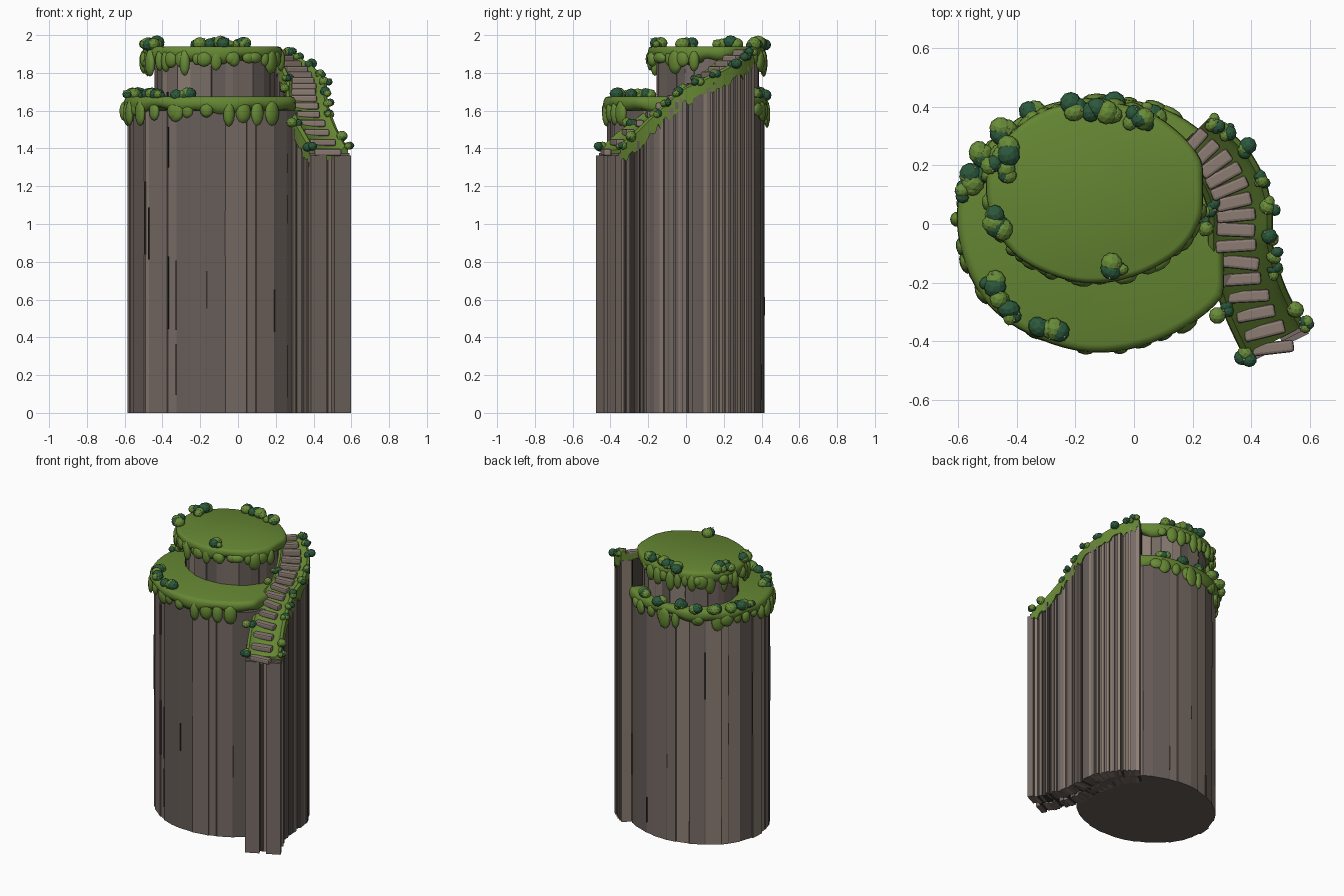
import bpy, bmesh, random
from math import sin, cos, pi, radians
from mathutils import Vector, Matrix

random.seed(7)
R = random.uniform
cube = bpy.data.objects.get("Cube")
if cube:
    bpy.data.objects.remove(cube, do_unlink=True)


def material(name, r, g, b):
    m = bpy.data.materials.new(name)
    m.use_nodes = True
    m.diffuse_color = (r, g, b, 1)
    m.node_tree.nodes["Principled BSDF"].inputs["Base Color"].default_value = (r, g, b, 1)
    return m


ROCK = [material("light rock", .26, .208, .172), material("mid rock", .185, .148, .13),
        material("dark rock", .135, .11, .1), material("crack", .04, .032, .027)]
STEP = material("step stone", .26, .2, .17)
GRASS = material("grass", .13, .24, .033)
LEAF = [material("leaf green", .14, .265, .04), material("deep leaf green", .025, .1, .045),
        material("pale flower", .75, .7, .5)]


def finish(name, bm, mats, smooth=None):
    bmesh.ops.recalc_face_normals(bm, faces=bm.faces)
    me = bpy.data.meshes.new(name)
    bm.to_mesh(me)
    bm.free()
    ob = bpy.data.objects.new(name, me)
    bpy.context.collection.objects.link(ob)
    for m in mats:
        me.materials.append(m)
    if smooth:
        bpy.ops.object.select_all(action='DESELECT')
        ob.select_set(True)
        bpy.context.view_layer.objects.active = ob
        bpy.ops.object.shade_smooth_by_angle(angle=radians(smooth))
    return ob


def paint(verts, index):
    for f in {f for v in verts for f in v.link_faces}:
        f.material_index = index


def placed(loc, across, size):
    """Matrix with local x along 'across' and z up."""
    x = Vector((across[0], across[1], 0)).normalized()
    y = Vector((-x.y, x.x, 0))
    rot = Matrix((x, y, Vector((0, 0, 1)))).transposed().to_4x4()
    return Matrix.Translation(loc) @ rot @ Matrix.Diagonal((*size, 1))


def box(bm, loc, across, size, index=0):
    paint(bmesh.ops.create_cube(bm, size=1, matrix=placed(loc, across, size))["verts"], index)


def blob(bm, loc, across, size, index=0):
    paint(bmesh.ops.create_icosphere(bm, subdivisions=2, radius=1,
                                     matrix=placed(loc, across, size))["verts"], index)


def rock_tone():
    return random.choices((0, 1, 2), (3, 5, 3))[0]


# Rock pillars: a ring of flat vertical strips with small steps between them
def pillar(name, cx, cy, rx, ry, z0, z1, strips, cracks):
    bm = bmesh.new()
    cuts = [2 * pi * (i + R(-.32, .32)) / strips for i in range(strips)]
    ring = []
    for i, a in enumerate(cuts):
        b = cuts[i + 1] if i + 1 < strips else cuts[0] + 2 * pi
        k = R(.98, 1.005)
        ring += [(cx + k * rx * cos(t), cy + k * ry * sin(t)) for t in (a, b - .01)]
    low = [bm.verts.new((x, y, z0)) for x, y in ring]
    top = [bm.verts.new((x, y, z1)) for x, y in ring]
    n = len(ring)
    for i in range(n):
        j = (i + 1) % n
        f = bm.faces.new((low[i], low[j], top[j], top[i]))
        f.material_index = rock_tone() if i % 2 == 0 else 2
    bm.faces.new(low).material_index = 2
    bm.faces.new(top).material_index = 2
    for _ in range(cracks):
        a = random.choice(cuts)
        h = R(.04, .25) * (z1 - z0)
        z = R(z0 + h / 2, z1 - h / 2)
        box(bm, (cx + .99 * rx * cos(a), cy + .99 * ry * sin(a), z),
            (cos(a), sin(a)), (.009, .008, h), 3)
    finish(name, bm, ROCK)


pillar("main_rock_pillar", -.1, 0, .484, .418, 0, 1.6, 34, 34)
pillar("upper_rock_pillar", -.12, .115, .325, .27, 1.6, 1.9, 26, 10)


# Grass terraces: rounded discs with a wavy lower skirt, cut straight beside the ramp
def terrace(name, cx, cy, rx, ry, zb, zt, limit):
    bm = bmesh.new()
    rings, n = [], 72
    for s, h in ((.9, 0), (.97, .1), (1, .45), (.995, .75), (.975, .93), (.94, 1)):
        ring = []
        for i in range(n):
            a = 2 * pi * i / n
            w = s * (1 + .008 * sin(3 * a + 1) + .006 * sin(7 * a))
            drop = (1 - h) * (.012 * sin(5 * a) + .012 * sin(11 * a + 2))
            ring.append(bm.verts.new((cx + min(w * rx * cos(a), s * limit), cy + w * ry * sin(a),
                                      zb + (zt - zb) * h + drop)))
        rings.append(ring)
    for p, q in zip(rings, rings[1:]):
        for i in range(n):
            j = (i + 1) % n
            bm.faces.new((p[i], p[j], q[j], q[i]))
    bm.faces.new(rings[0])
    bm.faces.new(rings[-1])
    finish(name, bm, [GRASS], 60)


# Hanging tufts below the rims
def tufts(name, cx, cy, rx, ry, z, count, start, end):
    bm = bmesh.new()
    for i in range(count):
        a = radians(start + (end - start) * (i + R(-.6, .6)) / count)
        length, k = R(.03, .075), R(.955, .995)
        loc = (cx + k * rx * cos(a), cy + k * ry * sin(a), z - length * .65)
        blob(bm, loc, (-sin(a), cos(a)), (R(.024, .046), R(.016, .026), length),
             0 if R(0, 1) < .75 else 1)
    finish(name, bm, [GRASS, LEAF[0]], 40)


terrace("lower_grass_terrace", -.108, 0, .5, .435, 1.595, 1.675, .415)
terrace("upper_grass_terrace", -.13, .11, .378, .31, 1.865, 1.94, .365)
tufts("lower_hanging_tufts", -.108, 0, .5, .435, 1.63, 27, 60, 312)
tufts("upper_hanging_tufts", -.13, .11, .378, .31, 1.9, 36, 60, 355)

# Ramp path: centre x, y, height, half width
PATH = [Vector(p) for p in ((.492, -.425, 1.37, .108), (.41, -.255, 1.52, .105),
                            (.365, -.09, 1.65, .102), (.36, .06, 1.745, .1),
                            (.305, .195, 1.83, .095), (.2, .305, 1.915, .075))]
PATH = [2 * PATH[0] - PATH[1]] + PATH + [2 * PATH[-1] - PATH[-2]]


def path(t):
    """Point, outward direction and half width at t from 0 to 1."""
    def at(u):
        u *= len(PATH) - 3
        i = max(0, min(int(u), len(PATH) - 4))
        u -= i
        a, b, c, d = PATH[i:i + 4]
        return .5 * (2 * b + (c - a) * u + (2 * a - 5 * b + 4 * c - d) * u * u
                     + (3 * b - a - 3 * c + d) * u ** 3)
    p, g = at(t), at(t + .005) - at(t - .005)
    return p.to_3d(), Vector((g.y, -g.x, 0)).normalized(), p.w


# Ramp walls: two rows of tall narrow rock slabs, with a gap between them
bm = bmesh.new()
N = 52
for side in (-1, 1):
    for i in range(N):
        p, out, hw = path((i + .5) / N)
        first = i < 2
        tone = 1 if first else rock_tone() if R(0, 1) < .8 else 3
        push = .008 if first else R(-.01, .01) if tone < 3 else -.016
        top = p.z - (.015 if first else R(.03, .05))
        loc = p + out * side * (hw * .57 + push)
        box(bm, (loc.x, loc.y, top / 2), out, (hw * .88, R(.016, .024), top), tone)
finish("ramp_rock_walls", bm, ROCK)

# Grass strip that runs up the ramp, with raised borders and ragged lower edges
bm = bmesh.new()
rows = []
SECTION = ((-1.1, -.07), (-1.07, .008), (-.9, .02), (-.72, 0), (.72, 0),
           (.9, .02), (1.07, .008), (1.1, -.07), (0, -.05))
for i in range(N + 1):
    p, out, hw = path(.03 + .97 * i / N)
    rows.append([bm.verts.new(p + out * s * hw + Vector((0, 0, h - (R(-.02, .025) if h < -.06 else 0))))
                 for s, h in SECTION])
for p, q in zip(rows, rows[1:]):
    for i in range(len(p)):
        j = (i + 1) % len(p)
        bm.faces.new((p[i], p[j], q[j], q[i]))
bm.faces.new(rows[0])
bm.faces.new(rows[-1])
finish("ramp_grass", bm, [GRASS], 50)

# Stone steps, the lower ones turned a little towards the front
bm = bmesh.new()
for i in range(15):
    p, out, hw = path(.01 + .96 * i / 14)
    turn = Matrix.Rotation(R(-.08, .08) - (.28 if i < 6 else 0), 3, 'Z') @ out
    box(bm, p - out * .015 + Vector((0, 0, .002)), turn, (hw * R(1.2, 1.4), R(.042, .05), .038))
steps = finish("stone_steps", bm, [STEP])
bevel = steps.modifiers.new("rounded edges", 'BEVEL')
bevel.width, bevel.segments = .01, 2


# Bushes: clusters of faceted leaf balls with tiny flowers
def bushes(name, spots, ground, per, size, spread):
    bm = bmesh.new()
    for x, y, *z in spots:
        base = z[0] if z else ground
        for k in range(per):
            r = size * R(.5, 1.1)
            loc = Vector((x + R(-spread, spread), y + R(-spread, spread), base + R(.2, .6) * r))
            a = R(0, pi)
            tall = min(r * .85, ground + .06 - loc.z) if not z else r * .9
            blob(bm, loc, (cos(a), sin(a)), (r, r * R(.8, 1), tall), k % 2)
            if R(0, 1) < .6:
                b = R(0, 2 * pi)
                blob(bm, loc + Vector((cos(b) * r * .7, sin(b) * r * .7, tall * .72)),
                     (1, 0), (.004,) * 3, 2)
    finish(name, bm, LEAF)


bushes("upper_bushes", [(-.2, .395), (-.14, .385), (-.08, .375), (-.01, .365), (.04, .345),
                        (-.44, .25), (-.48, .2), (-.43, .175), (-.48, .02), (-.45, -.01),
                        (-.06, -.14)], 1.94, 4, .04, .02)
bushes("lower_bushes", [(-.35, .38), (-.45, .32), (-.52, .24), (-.57, .11), (-.54, .16),
                        (-.49, -.2), (-.46, -.25), (-.41, -.3), (-.33, -.34), (-.27, -.36),
                        (-.22, .39), (-.08, .4), (.06, .38)], 1.672, 4, .038, .02)
edge = []
for t, s in ((.04, 1.1), (.03, -1.05), (.1, 1.05), (.2, -1.1), (.27, 1), (.36, 1.05), (.46, 1.05),
             (.5, -1.05), (.58, 1.05), (.63, -1), (.68, 1.05), (.8, 1.1), (.9, 1.1), (.96, 1.1)):
    p, out, hw = path(t)
    q = p + out * s * hw
    edge.append((q.x, q.y, q.z + .005))
bushes("ramp_bushes", edge, 0, 4, .028, .018)
